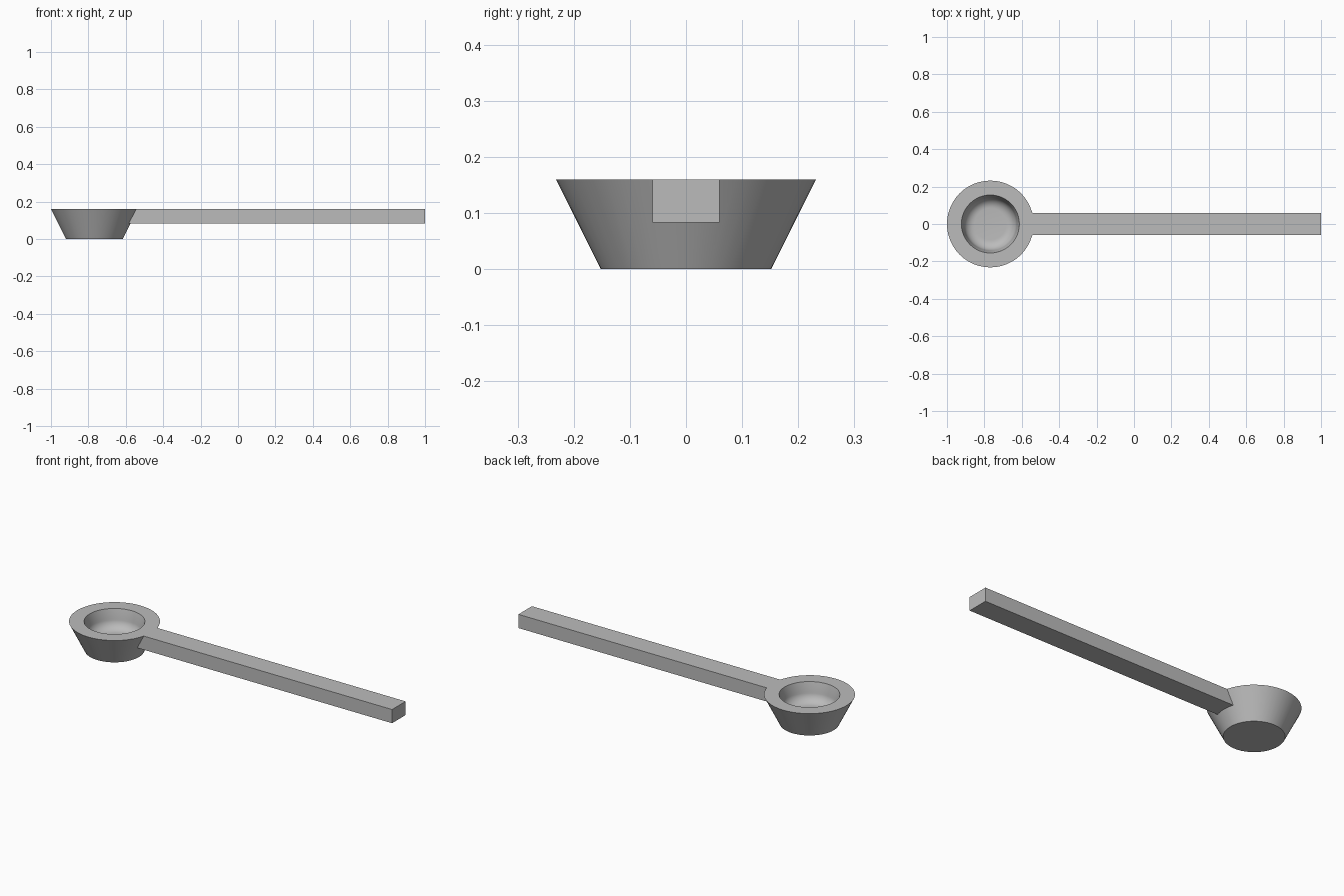
import bpy, bmesh, math

cube = bpy.data.objects.get("Cube")
if cube:
    bpy.data.objects.remove(cube, do_unlink=True)

SEGMENTS = 48
TOP = 0.16
CUP_X = -0.768

grey = bpy.data.materials.new("plain grey")
grey.use_nodes = True
colour = (0.5, 0.5, 0.5, 1)
grey.diffuse_color = colour
grey.node_tree.nodes["Principled BSDF"].inputs["Base Color"].default_value = colour


def finish(name, bm):
    bmesh.ops.recalc_face_normals(bm, faces=bm.faces)
    mesh = bpy.data.meshes.new(name)
    bm.to_mesh(mesh)
    bm.free()
    mesh.materials.append(grey)
    obj = bpy.data.objects.new(name, mesh)
    bpy.context.collection.objects.link(obj)
    return obj


# Tapered cup with a rounded hollow, turned from one profile
floor_r, floor_z, wall_r, fillet = 0.085, 0.055, 0.142, 0.057
profile = [(0, 0), (0.152, 0), (0.232, TOP), (0.155, TOP)]
for i in range(9):
    a = math.radians(90 * i / 8)
    profile.append((floor_r + fillet * math.cos(a),
                    floor_z + fillet * (1 - math.sin(a))))
profile.append((0, floor_z))

bm = bmesh.new()
verts = [bm.verts.new((CUP_X + r, 0, z)) for r, z in profile]
edges = [bm.edges.new(pair) for pair in zip(verts, verts[1:])]
bmesh.ops.spin(bm, geom=verts + edges, cent=(CUP_X, 0, 0), axis=(0, 0, 1),
               angle=math.tau, steps=SEGMENTS, use_duplicate=False)
bmesh.ops.remove_doubles(bm, verts=bm.verts, dist=0.0001)
cup = finish("scoop_cup_and_handle", bm)

# Square handle, running from inside the cup wall to the far end
start, end, width, bottom = -0.59, 1.0, 0.12, 0.083
bm = bmesh.new()
bmesh.ops.create_cube(bm, size=1)
bmesh.ops.scale(bm, vec=(end - start, width, TOP - bottom), verts=bm.verts)
bmesh.ops.translate(bm, vec=((start + end) / 2, 0, (TOP + bottom) / 2), verts=bm.verts)
handle = finish("handle_joiner", bm)
handle.hide_render = True

# Weld the handle into the cup
union = cup.modifiers.new("weld handle", 'BOOLEAN')
union.operation = 'UNION'
union.solver = 'EXACT'
union.object = handle
bpy.ops.object.select_all(action='DESELECT')
bpy.context.view_layer.objects.active = cup
cup.select_set(True)
bpy.ops.object.modifier_apply(modifier=union.name)
bpy.data.objects.remove(handle, do_unlink=True)
bpy.ops.object.shade_smooth_by_angle(angle=math.radians(30))
